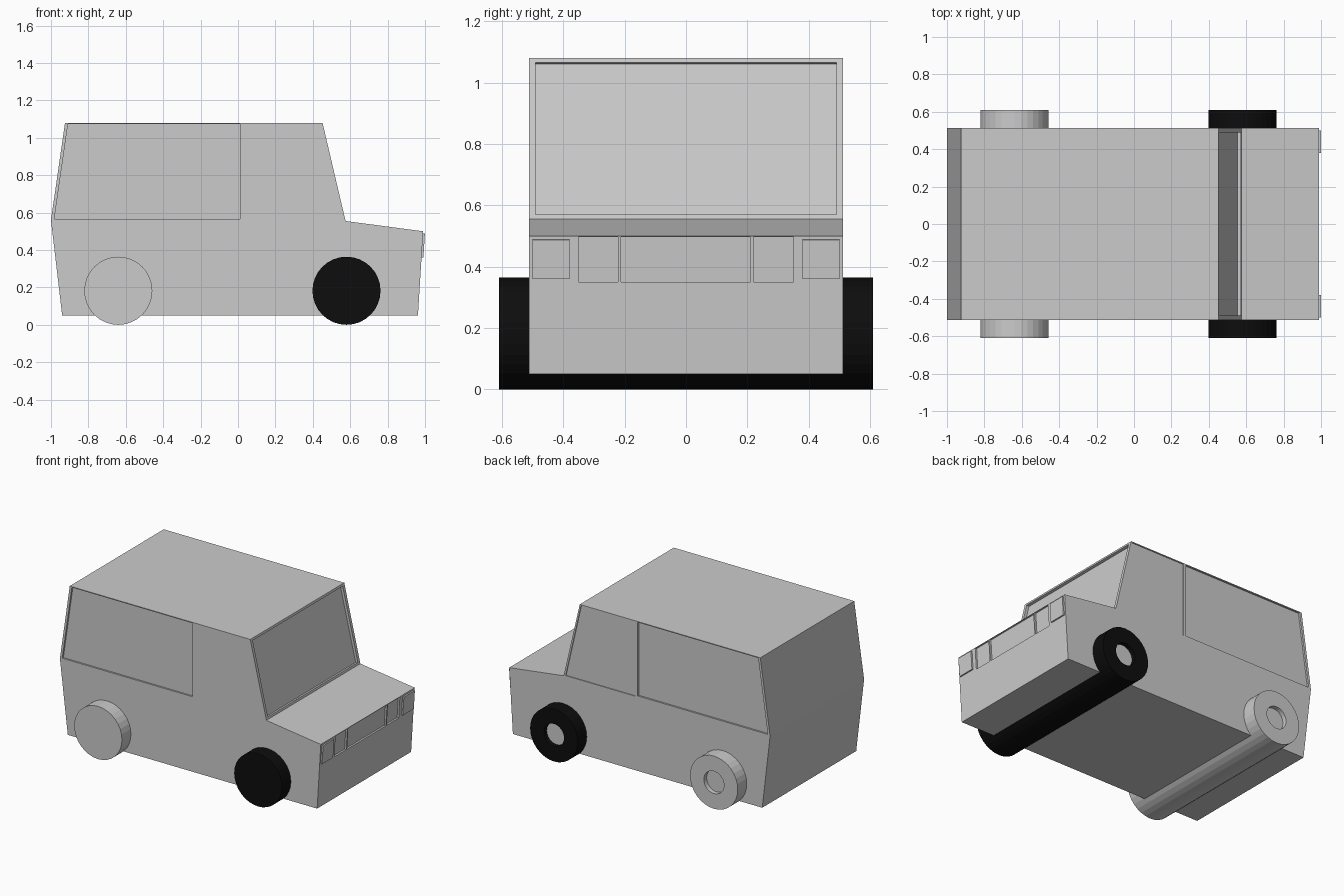
import bpy, bmesh, math
from mathutils import Vector, Matrix

if "Cube" in bpy.data.objects:
    bpy.data.objects.remove(bpy.data.objects["Cube"])


def make_object(name, bm):
    bmesh.ops.recalc_face_normals(bm, faces=bm.faces)
    me = bpy.data.meshes.new(name)
    bm.to_mesh(me)
    bm.free()
    ob = bpy.data.objects.new(name, me)
    bpy.context.collection.objects.link(ob)
    return ob


def prism(bm, points, direction):
    """Closed prism from an outline swept along a direction."""
    face = bm.faces.new([bm.verts.new(p) for p in points])
    ext = bmesh.ops.extrude_face_region(bm, geom=[face], use_keep_orig=True)
    verts = [v for v in ext["geom"] if isinstance(v, bmesh.types.BMVert)]
    bmesh.ops.translate(bm, verts=verts, vec=direction)


def cut(bm, points, normal, depth):
    """Cutter straddling the surface: depth inside, 0.03 outside."""
    n = Vector(normal).normalized()
    prism(bm, [Vector(p) - n * depth for p in points], n * (depth + 0.03))


def slope_rect(low, high, y0, y1, z0, z1):
    """Rectangle on a slope running through two (x, z) points."""
    def x(z):
        return low[0] + (high[0] - low[0]) * (z - low[1]) / (high[1] - low[1])
    return [(x(z0), y0, z0), (x(z0), y1, z0), (x(z1), y1, z1), (x(z1), y0, z1)]


def slope_normal(low, high):
    return Vector((high[1] - low[1], 0, low[0] - high[0])).normalized()


HALF = 0.512
NOSE = ((0.962, 0.05), (0.99, 0.50))
SCREEN = ((0.575, 0.555), (0.452, 1.08))

# Body shell
bm = bmesh.new()
profile = [(-0.94, 0.05), (-1.0, 0.56), (-0.925, 1.08), SCREEN[1], SCREEN[0],
           NOSE[1], NOSE[0]]
prism(bm, [(x, -HALF, z) for x, z in profile], Vector((0, 2 * HALF, 0)))
body = make_object("body", bm)

# Recesses: windscreen, side windows, grille and inner lamps
bm = bmesh.new()
cut(bm, slope_rect(*SCREEN, -0.49, 0.49, 0.57, 1.065), slope_normal(*SCREEN), 0.018)
rear_window = [(-0.982, 0.567), (0.01, 0.567), (0.01, 1.074), (-0.909, 1.074)]
front_window = [(0.03, 0.56), (0.56, 0.56), (0.442, 1.074), (0.03, 1.074)]
for s in (-1, 1):
    cut(bm, [(x, s * HALF, z) for x, z in rear_window], (0, s, 0), 0.012)
cut(bm, [(x, HALF, z) for x, z in front_window], (0, 1, 0), 0.006)
for y0, y1 in ((-0.35, -0.222), (-0.212, 0.21), (0.22, 0.35)):
    cut(bm, slope_rect(*NOSE, y0, y1, 0.35, 0.497), slope_normal(*NOSE), 0.012)
cutter = make_object("recess_cutter", bm)
cutter.hide_render = True
cutter.hide_viewport = True
cutter.display_type = 'WIRE'
mod = body.modifiers.new("recesses", 'BOOLEAN')
mod.object = cutter
mod.operation = 'DIFFERENCE'
mod.solver = 'EXACT'

# Outer headlamps, slightly proud of the nose
for s, side in ((-1, "right"), (1, "left")):
    bm = bmesh.new()
    n = slope_normal(*NOSE)
    rect = slope_rect(*NOSE, s * 0.38, s * 0.50, 0.36, 0.488)
    prism(bm, [Vector(p) - n * 0.005 for p in rect], n * 0.015)
    make_object("headlamp_" + side, bm)

# Wheel pairs: one full-width roller each, with a sunken hub on the left
black = bpy.data.materials.new("tyre_black")
black.diffuse_color = (0.004, 0.004, 0.004, 1)
black.use_nodes = True
black.node_tree.nodes["Principled BSDF"].inputs["Base Color"].default_value = black.diffuse_color
R = 0.182
for name, x, mat in (("rear_wheels", -0.64, None), ("front_wheels", 0.58, black)):
    bm = bmesh.new()
    bmesh.ops.create_cone(
        bm, cap_ends=True, segments=32, radius1=R, radius2=R, depth=1.22,
        matrix=Matrix.Translation((x, 0, R)) @ Matrix.Rotation(math.pi / 2, 4, 'X'))
    hub = max(bm.faces, key=lambda f: f.calc_center_median().y)
    for thickness, sink in ((R - 0.077, 0), (0.0005, 0.03)):
        bmesh.ops.inset_region(bm, faces=[hub], thickness=thickness)
        bmesh.ops.translate(bm, verts=hub.verts, vec=(0, -sink, 0))
    hub.material_index = 1 if mat else 0
    wheels = make_object(name, bm)
    if mat:
        wheels.data.materials.append(mat)
        wheels.data.materials.append(None)
